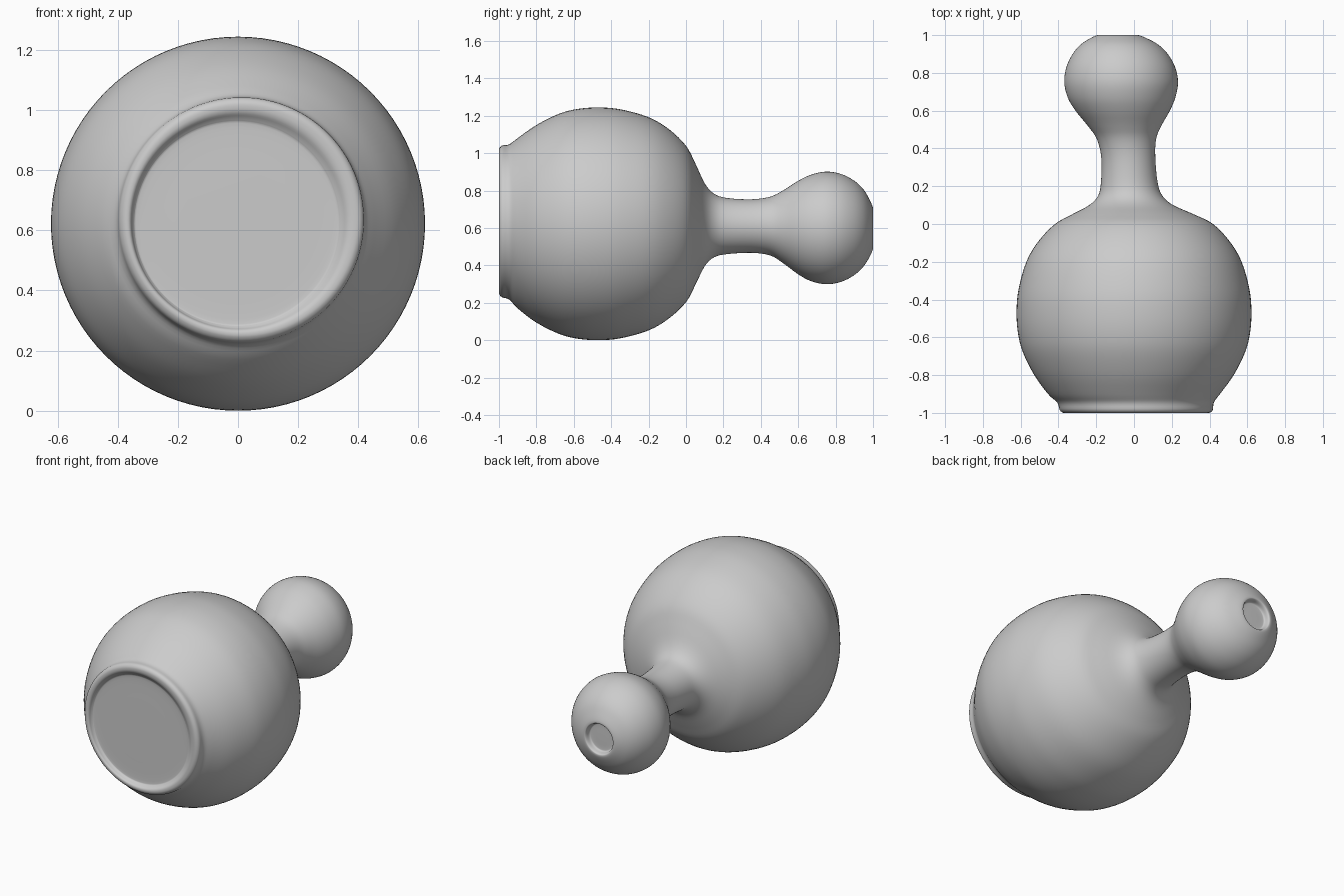
import bpy, bmesh, math
from mathutils import Vector

# Profile along the y axis: (y, radius, centre x, centre z)
PROFILE = [
    # recessed base floor and foot ring
    (-0.972, 0.18, -0.005, 0.622), (-0.972, 0.32, -0.005, 0.622),
    (-0.978, 0.345, -0.003, 0.624), (-0.996, 0.363, 0.005, 0.630),
    (-1.0, 0.385, 0.012, 0.635), (-0.985, 0.405, 0.012, 0.635),
    (-0.945, 0.415, 0.008, 0.632), (-0.90, 0.455, 0, 0.625),
    # round body
    (-0.80, 0.528, 0, 0.622), (-0.68, 0.588, 0, 0.622), (-0.58, 0.614, 0, 0.622),
    (-0.47, 0.622, 0, 0.622), (-0.35, 0.612, 0, 0.622), (-0.20, 0.570, 0, 0.622),
    (-0.09, 0.505, 0, 0.622), (0.0, 0.418, 0, 0.621), (0.05, 0.325, -0.005, 0.62),
    # neck
    (0.10, 0.222, -0.015, 0.617), (0.15, 0.170, -0.02, 0.613), (0.22, 0.150, -0.025, 0.61),
    (0.35, 0.143, -0.03, 0.61), (0.45, 0.157, -0.04, 0.61), (0.52, 0.195, -0.05, 0.606),
    # small bulb
    (0.60, 0.250, -0.06, 0.602), (0.67, 0.285, -0.066, 0.60), (0.75, 0.301, -0.068, 0.60),
    (0.83, 0.288, -0.07, 0.60), (0.90, 0.252, -0.073, 0.60), (0.95, 0.205, -0.077, 0.60),
    (0.983, 0.150, -0.082, 0.598),
    # mouth rim and shallow recess
    (1.0, 0.108, -0.085, 0.597), (0.994, 0.095, -0.085, 0.597),
    (0.970, 0.088, -0.085, 0.597), (0.965, 0.075, -0.085, 0.597), (0.965, 0.03, -0.085, 0.597),
]
SEGMENTS, STEPS = 96, 4


def smooth(points, steps):
    """Catmull-Rom curve through the profile points."""
    pts = [Vector(p) for p in points]
    pts = [pts[0]] + pts + [pts[-1]]
    out = []
    for a, b, c, d in zip(pts, pts[1:], pts[2:], pts[3:]):
        for i in range(steps):
            t = i / steps
            out.append(0.5 * (2 * b + (c - a) * t + (2 * a - 5 * b + 4 * c - d) * t * t
                              + (3 * b - a - 3 * c + d) * t ** 3))
    return out + [pts[-1]]


# Loft circular rings along the gently bent axis
bm = bmesh.new()
rings = []
for y, r, cx, cz in smooth(PROFILE, STEPS):
    y = max(-1.0, min(1.0, y))
    rings.append([bm.verts.new((cx + r * math.cos(a), y, cz + r * math.sin(a)))
                  for a in (2 * math.pi * k / SEGMENTS for k in range(SEGMENTS))])
for lo, hi in zip(rings, rings[1:]):
    for k in range(SEGMENTS):
        n = (k + 1) % SEGMENTS
        bm.faces.new((lo[k], lo[n], hi[n], hi[k]))
bm.faces.new(rings[0])
bm.faces.new(rings[-1])
bmesh.ops.recalc_face_normals(bm, faces=bm.faces)
for f in bm.faces:
    f.smooth = True

mesh = bpy.data.meshes.new("gourd_bottle")
bm.to_mesh(mesh)
bm.free()
bottle = bpy.data.objects.new("gourd_bottle", mesh)
bpy.context.collection.objects.link(bottle)
